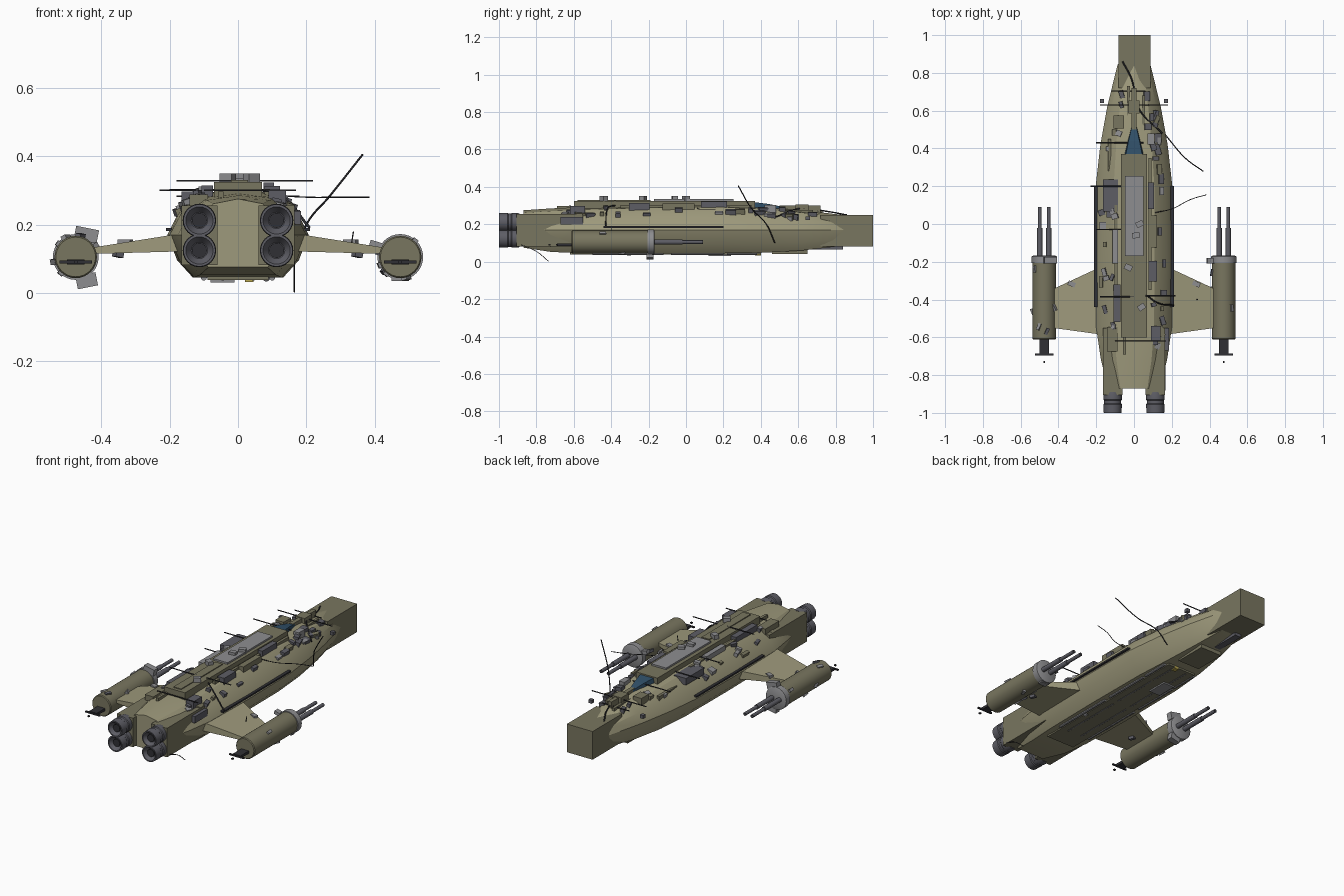
import bpy, bmesh, math, random
from mathutils import Vector, Matrix, Euler

random.seed(7)

def mat(name, r, g, b):
    m = bpy.data.materials.new(name)
    m.diffuse_color = (r, g, b, 1)
    return m

OLIVE = mat("olive", 0.34, 0.32, 0.20)
DRAB = mat("drab", 0.19, 0.18, 0.115)
GREY = mat("grey", 0.27, 0.27, 0.28)
STEEL = mat("steel", 0.11, 0.11, 0.13)
BLACK = mat("black", 0.03, 0.03, 0.035)
GLASS = mat("glass", 0.03, 0.08, 0.14)
YELLOW = mat("yellow", 0.5, 0.4, 0.08)

def finish(name, bm, m, smooth=None):
    bmesh.ops.recalc_face_normals(bm, faces=bm.faces)
    me = bpy.data.meshes.new(name)
    bm.to_mesh(me)
    bm.free()
    ob = bpy.data.objects.new(name, me)
    bpy.context.collection.objects.link(ob)
    me.materials.append(m)
    if smooth:
        bpy.ops.object.select_all(action='DESELECT')
        ob.select_set(True)
        bpy.context.view_layer.objects.active = ob
        bpy.ops.object.shade_smooth_by_angle(angle=math.radians(smooth))
    return ob

def box(name, x, y, z, m, rot=(0, 0, 0)):
    """Box from (min, max) pairs, turned about its centre."""
    c = Vector([(a + b) / 2 for a, b in (x, y, z)])
    size = [b - a for a, b in (x, y, z)] + [1]
    bm = bmesh.new()
    bmesh.ops.create_cube(bm, size=1, matrix=Matrix.Translation(c)
                          @ Euler(rot).to_matrix().to_4x4() @ Matrix.Diagonal(size))
    return finish(name, bm, m)

def loft(name, rings, m, smooth=None):
    bm = bmesh.new()
    vs = [[bm.verts.new(p) for p in r] for r in rings]
    n = len(vs[0])
    for a, b in zip(vs, vs[1:]):
        for i in range(n):
            bm.faces.new((a[i], a[(i + 1) % n], b[(i + 1) % n], b[i]))
    bm.faces.new(vs[0])
    bm.faces.new(vs[-1])
    return finish(name, bm, m, smooth)

def turned(name, x, z, profile, m, n=24):
    """Round part along y from (y, radius) pairs."""
    rings = [[(x + r * math.cos(t * math.tau / n), y, z + r * math.sin(t * math.tau / n))
              for t in range(n)] for y, r in profile]
    return loft(name, rings, m, 35)

def wire(name, pts, r=0.002, m=BLACK):
    cu = bpy.data.curves.new(name, 'CURVE')
    cu.dimensions = '3D'
    cu.bevel_depth, cu.bevel_resolution, cu.use_fill_caps = r, 1, True
    cu.resolution_u = 6
    sp = cu.splines.new('BEZIER')
    sp.bezier_points.add(len(pts) - 1)
    for bp, p in zip(sp.bezier_points, pts):
        bp.co = p
        bp.handle_left_type = bp.handle_right_type = 'VECTOR' if len(pts) == 2 else 'AUTO'
    cu.materials.append(m)
    ob = bpy.data.objects.new(name, cu)
    bpy.context.collection.objects.link(ob)

# Hull stations: y, half width, top z, bottom z
ST = [(-0.87, 0.135, 0.275, 0.075), (-0.72, 0.175, 0.285, 0.052), (-0.55, 0.20, 0.292, 0.045),
      (-0.2, 0.207, 0.302, 0.045), (0.2, 0.203, 0.305, 0.045), (0.42, 0.178, 0.295, 0.048),
      (0.62, 0.142, 0.275, 0.06), (0.84, 0.088, 0.25, 0.085), (0.90, 0.05, 0.225, 0.11)]

def half(w, t, b):
    mid = 0.17
    return [(0.0, t), (0.53 * w, t - 0.014), (0.83 * w, mid + (t - mid) * 0.52), (w, mid),
            (0.86 * w, mid - (mid - b) * 0.6), (0.64 * w, b), (0.0, b)]

def ring(y, w, t, b):
    h = half(w, t, b)
    return [(x, y, z) for x, z in h] + [(-x, y, z) for x, z in h[-2:0:-1]]

loft("hull", [ring(*s) for s in ST], OLIVE, 25)
box("nose_block", (-0.083, 0.087), (0.72, 1.0), (0.082, 0.25), DRAB)

def station(y):
    for a, b in zip(ST, ST[1:]):
        if a[0] <= y <= b[0]:
            f = (y - a[0]) / (b[0] - a[0])
            return [p + (q - p) * f for p, q in zip(a[1:], b[1:])]

def top_z(x, y):
    h = half(*station(y))
    for (x0, z0), (x1, z1) in zip(h[:3], h[1:4]):
        if x0 <= abs(x) <= x1:
            return z0 + (z1 - z0) * (abs(x) - x0) / (x1 - x0)
    return 0.17

# Dorsal spine, panel and canopy
box("spine", (-0.07, 0.07), (-0.6, 0.37), (0.27, 0.325), DRAB)
box("spine_panel", (-0.047, 0.05), (-0.17, 0.255), (0.32, 0.335), GREY)
box("spine_rear_deck", (-0.02, 0.03), (-0.58, -0.19), (0.32, 0.33), DRAB)
def slab(y, w, z0, z1):
    return [(-w, y, z0), (w, y, z0), (w * 0.8, y, z1), (-w * 0.8, y, z1)]
loft("canopy", [slab(0.365, 0.055, 0.27, 0.318), slab(0.44, 0.036, 0.27, 0.309),
                slab(0.52, 0.014, 0.26, 0.293)], GLASS)
box("nose_rail", (-0.012, 0.012), (0.5, 0.72), (0.26, 0.30), DRAB)

# Engines and their housings
for s in (-1, 1):
    box("engine_housing", sorted((s * 0.06, s * 0.165)), (-0.905, -0.55), (0.082, 0.255), DRAB)
    for z in (0.212, 0.124):
        turned("engine_nozzle", s * 0.113, z, [(-0.89, 0.046), (-0.905, 0.049), (-0.93, 0.049),
               (-0.935, 0.045), (-0.95, 0.045), (-0.955, 0.049), (-1.0, 0.047),
               (-1.0, 0.040), (-0.975, 0.024), (-0.97, 0.005)], STEEL)
        turned("engine_core", s * 0.113, z, [(-0.97, 0.022), (-0.985, 0.022)], BLACK, 16)

# Wings, gun pods and side slits
for s in (-1, 1):
    loft("wing", [[(s * x, y0, z0), (s * x, y1, z0), (s * x, y1, z1), (s * x, y0, z1)]
                  for x, y0, y1, z0, z1 in ((0.14, -0.59, -0.21, 0.122, 0.178),
                                            (0.43, -0.55, -0.345, 0.114, 0.132))], OLIVE)
    cx, cz = s * 0.475, 0.105
    turned("gun_pod", cx, cz, [(-0.612, 0.058), (-0.607, 0.062), (-0.2, 0.062)], DRAB, 32)
    turned("pod_collar", cx, cz, [(-0.207, 0.067), (-0.172, 0.067), (-0.168, 0.06)], GREY, 32)
    for dx in (-0.024, 0.024):
        turned("gun_barrel", cx + dx, cz, [(-0.2, 0.014), (-0.02, 0.014), (-0.02, 0.010),
                                           (0.09, 0.010), (0.09, 0.006), (0.06, 0.005)], STEEL, 12)
    box("pod_tail_block", (cx - 0.025, cx + 0.025), (-0.69, -0.6), (0.083, 0.098), BLACK)
    box("pod_tail_bar", (cx - 0.048, cx + 0.048), (-0.695, -0.685), (0.086, 0.094), BLACK)
    box("pod_tail_tip", (cx - 0.005, cx + 0.005), (-0.735, -0.725), (0.086, 0.094), BLACK)
    box("side_slit", sorted((s * 0.18, s * 0.211)), (-0.44, 0.2), (0.181, 0.19), BLACK)
    box("sensor_tip", (s * 0.17 - 0.011, s * 0.17 + 0.011), (0.64, 0.662), (0.222, 0.242), STEEL)
    # Belly pipes
    for x in (0.045, 0.10):
        for y0, y1 in ((-0.5, -0.12), (-0.08, 0.2), (0.22, 0.38)):
            turned("belly_pipe", s * x, 0.045, [(y0, 0.009), (y1, 0.009)], GREY, 10)
    # Small blocks on pods and wings
    for i in range(6):
        a, y = random.uniform(0, math.tau), random.uniform(-0.6, -0.23)
        x, z = cx + 0.062 * math.cos(a), cz + 0.062 * math.sin(a)
        box("pod_block", (x - 0.008, x + 0.008), (y - 0.018, y + 0.018), (z - 0.008, z + 0.008),
            random.choice((GREY, STEEL)), (0, -a, random.uniform(-0.5, 0.5)))
    box("wing_block", (s * 0.33 - 0.02, s * 0.33 + 0.02), (-0.33, -0.305), (0.14, 0.156), GREY, (0, 0, -0.4))
    box("wing_block", (s * 0.35 - 0.012, s * 0.35 + 0.012), (-0.45, -0.42), (0.104, 0.13), STEEL, (0, 0.2, 0.4))

# Larger boxes on the pod collars
box("left_upper_box", (-0.478, -0.41), (-0.21, -0.175), (0.15, 0.19), GREY, (0, 0.2, 0))
box("left_lower_box", (-0.473, -0.413), (-0.21, -0.175), (0.016, 0.055), GREY, (0, -0.2, 0))
box("right_side_box", (0.385, 0.425), (-0.21, -0.18), (0.13, 0.15), GREY, (0, 0.3, 0))
box("right_lower_box", (0.45, 0.50), (-0.21, -0.18), (0.035, 0.055), GREY)

# Belly plates and scoop
box("belly_keel", (-0.09, 0.09), (-0.62, 0.4), (0.038, 0.06), DRAB)
box("belly_scoop", (-0.07, 0.07), (0.46, 0.65), (0.042, 0.09), DRAB)
box("scoop_mouth", (-0.058, 0.058), (0.457, 0.47), (0.048, 0.08), BLACK)
box("belly_nose_rail", (-0.05, -0.01), (0.62, 0.84), (0.065, 0.10), STEEL)
box("belly_box", (-0.08, -0.01), (0.12, 0.24), (0.03, 0.05), GREY)
box("belly_light", (0.02, 0.045), (0.37, 0.40), (0.032, 0.05), YELLOW)
turned("belly_dome", 0.083, 0.045, [(-0.32, 0.005), (-0.315, 0.012), (-0.295, 0.012), (-0.29, 0.005)], GREY, 12)

# Placed deck equipment: x, y, width, length, height
for x, y, w, l, h in ((-0.125, 0.15, 0.08, 0.17, 0.02), (-0.115, -0.61, 0.055, 0.13, 0.022),
                      (0.165, -0.61, 0.04, 0.12, 0.02), (0.10, -0.25, 0.045, 0.11, 0.025),
                      (0.105, -0.04, 0.035, 0.17, 0.022), (-0.09, -0.42, 0.035, 0.2, 0.03),
                      (0.115, -0.58, 0.05, 0.08, 0.03), (-0.08, 0.54, 0.055, 0.07, 0.022),
                      (0.09, 0.45, 0.035, 0.06, 0.025), (-0.1, -0.12, 0.03, 0.18, 0.022),
                      (0.0, 0.62, 0.06, 0.07, 0.03), (0.09, 0.15, 0.03, 0.14, 0.03)):
    z = top_z(x, y)
    box("deck_unit", (x - w / 2, x + w / 2), (y - l / 2, y + l / 2), (z - 0.02, z + h),
        random.choice((GREY, STEEL, DRAB)))

# Scattered small deck blocks
for i in range(46):
    y = random.uniform(-0.65, 0.7)
    x = random.choice((-1, 1)) * random.uniform(0.45, 0.85) * station(y)[0]
    z, w, l = top_z(x, y), random.uniform(0.007, 0.018), random.uniform(0.01, 0.03)
    box("deck_block", (x - w, x + w), (y - l, y + l), (z - 0.012, z + random.uniform(0.008, 0.02)),
        random.choice((GREY, STEEL, STEEL, DRAB)), (0, 0.3 * x / 0.15, random.choice((0, 0, 0.3, -0.4))))

# Blocks standing on the spine
for x, y in ((0.01, -0.06), (0.03, 0.0), (-0.03, -0.23), (0.04, -0.44)):
    box("spine_block", (x - 0.02, x + 0.02), (y - 0.015, y + 0.015), (0.32, 0.35), GREY, (0, 0, x * 15))

# Cross rods and lengthwise rails
for x0, x1, y, z in ((-0.18, 0.18, 0.63, 0.283), (-0.12, 0.06, 0.705, 0.27), (-0.2, 0.05, 0.43, 0.301),
                     (-0.23, -0.05, 0.2, 0.3), (-0.2, -0.06, -0.03, 0.3), (-0.18, 0.0, -0.385, 0.328),
                     (0.06, 0.22, -0.38, 0.328), (-0.1, 0.17, -0.62, 0.3)):
    wire("cross_rod", [(x0, y, z), (x1, y, z)], 0.003)
for x, y0, y1 in ((-0.03, 0.52, 0.73), (-0.095, -0.5, 0.1), (0.085, -0.35, 0.35), (-0.13, 0.28, 0.45),
                  (-0.05, -0.69, -0.55), (0.05, 0.4, 0.68)):
    z = min(top_z(x, y0), top_z(x, y1))
    box("deck_rail", (x - 0.008, x + 0.008), (y0, y1), (z - 0.01, z + 0.018), DRAB)

# Whip antennas and cables
wire("long_antenna", [(0.165, 0.475, 0.10), (0.20, 0.43, 0.20), (0.27, 0.35, 0.285), (0.365, 0.28, 0.405)], 0.003)
wire("side_antenna", [(0.11, 0.06, 0.285), (0.2, 0.08, 0.28), (0.3, 0.13, 0.28), (0.385, 0.155, 0.28)])
wire("belly_antenna", [(0.165, -0.88, 0.09), (0.165, -0.8, 0.055), (0.165, -0.735, 0.002)], 0.002)
wire("deck_cable", [(0.07, -0.38, 0.30), (0.12, -0.415, 0.29), (0.21, -0.43, 0.19)], 0.004)
wire("nose_cable", [(-0.06, 0.86, 0.25), (-0.01, 0.76, 0.268), (0.02, 0.62, 0.285), (0.15, 0.48, 0.24)], 0.004)
wire("wing_antenna", [(0.33, -0.4, 0.13), (0.338, -0.4, 0.18)])
